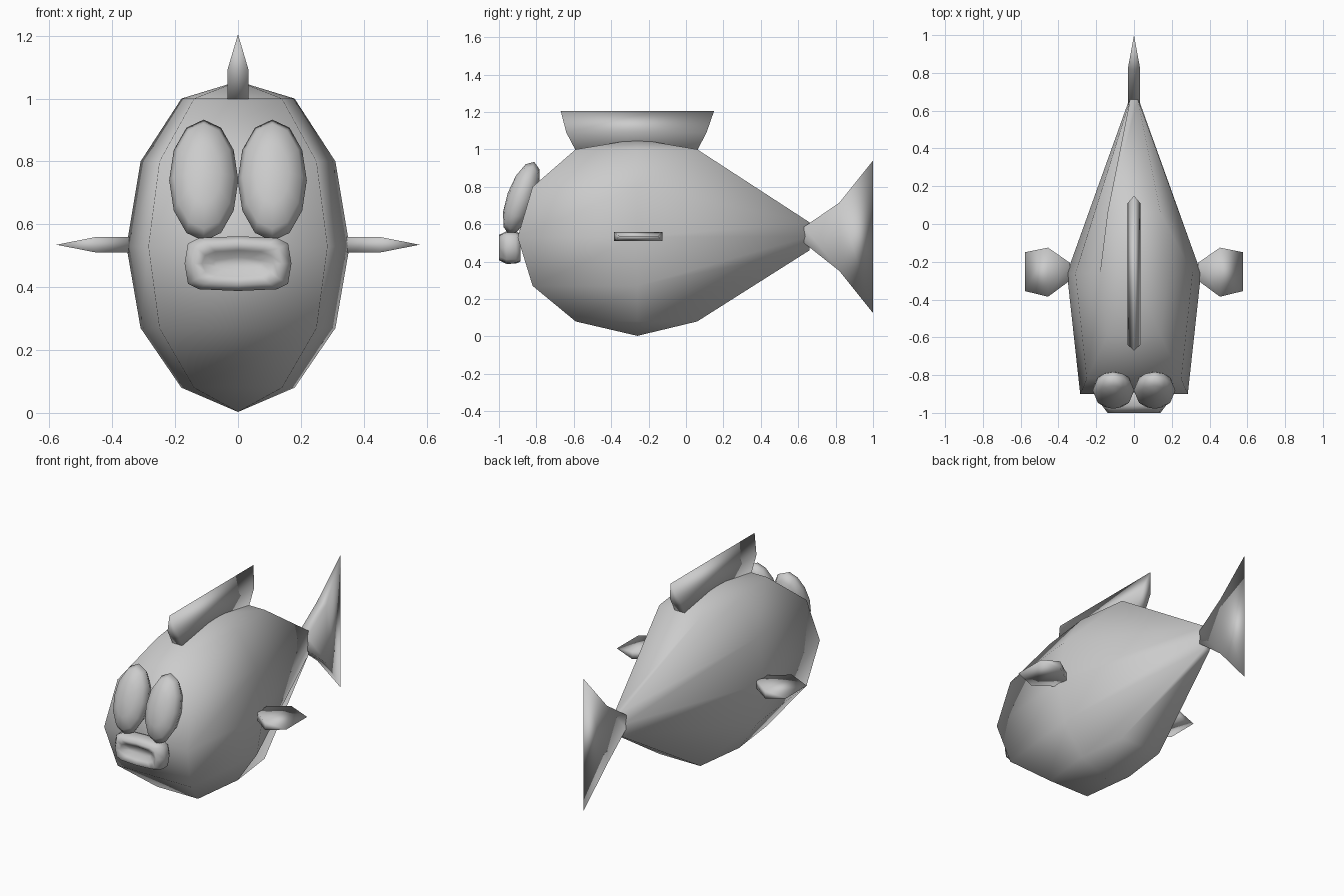
import bpy, bmesh, math
from mathutils import Matrix

if "Cube" in bpy.data.objects:
    bpy.data.objects.remove(bpy.data.objects["Cube"], do_unlink=True)

grey = bpy.data.materials.new("plain grey")
grey.use_nodes = True
grey.diffuse_color = (0.6, 0.6, 0.6, 1)
grey.node_tree.nodes["Principled BSDF"].inputs["Base Color"].default_value = (0.6, 0.6, 0.6, 1)


def finish(bm, name):
    """Turn a bmesh into a smooth grey object."""
    bmesh.ops.remove_doubles(bm, verts=bm.verts, dist=0.0005)
    bmesh.ops.recalc_face_normals(bm, faces=bm.faces)
    for f in bm.faces:
        f.smooth = True
    mesh = bpy.data.meshes.new(name)
    bm.to_mesh(mesh)
    bm.free()
    mesh.materials.append(grey)
    ob = bpy.data.objects.new(name, mesh)
    bpy.context.collection.objects.link(ob)
    return ob


def loft(name, rings, caps=True):
    """Skin a list of equally long point rings; points that meet are merged."""
    bm = bmesh.new()
    rows = [[bm.verts.new(p) for p in ring] for ring in rings]
    n = len(rows[0])
    for a, b in zip(rows, rows[1:]):
        for i in range(n):
            j = (i + 1) % n
            bm.faces.new((a[i], a[j], b[j], b[i]))
    if caps:
        bm.faces.new(rows[0])
        bm.faces.new(rows[-1])
    bmesh.ops.remove_doubles(bm, verts=bm.verts, dist=0.0005)
    bmesh.ops.dissolve_degenerate(bm, dist=0.0005, edges=bm.edges)
    return finish(bm, name)


# Body: level rings with a flat face, a wide middle and a pinched tail
MID = -0.26
levels = [  # z, front y, front half width, middle half width, back y, back z, back half width
    (0.08, -0.59, 0.14, 0.18, 0.06, 0.08, 0.14),
    (0.27, -0.82, 0.25, 0.31, 0.66, 0.46, 0.02),
    (0.53, -0.90, 0.285, 0.355, 0.66, 0.535, 0.025),
    (0.80, -0.82, 0.25, 0.31, 0.66, 0.61, 0.02),
    (1.00, -0.59, 0.14, 0.18, 0.06, 1.00, 0.14),
]
rings = [[(0, MID, 0.003)] * 6]
for z, fy, fw, mw, by, bz, bw in levels:
    rings.append([(-fw, fy, z), (fw, fy, z), (mw, MID, z),
                  (bw, by, bz), (-bw, by, bz), (-mw, MID, z)])
rings.append([(0, MID, 1.055)] * 6)
loft("body", rings, caps=False)


# Fins: rows of (distance out, low end, high end, half thickness)
def fin(name, rows, place):
    loft(name, [[place(d, lo, -t), place(d, hi, -t), place(d, hi, t), place(d, lo, t)]
                for d, lo, hi, t in rows])


fin("dorsal_fin",
    [(0.995, -0.59, 0.06, 0.034), (1.09, -0.64, 0.11, 0.034), (1.205, -0.67, 0.15, 0)],
    lambda d, s, t: (t, s, d))
fin("tail_fin",
    [(0.63, 0.50, 0.585, 0.033), (0.82, 0.35, 0.715, 0.033), (1.0, 0.125, 0.94, 0)],
    lambda d, s, t: (t, d, s))
for side, label in ((1, "left"), (-1, "right")):
    fin(label + "_side_fin",
        [(0.34, -0.30, -0.205, 0.024), (0.455, -0.385, -0.125, 0.024), (0.578, -0.355, -0.15, 0)],
        lambda d, s, t: (side * d, s, 0.535 + t))

# Eyes: tall flattened balls leaning back against the face
for side, label in ((1, "left"), (-1, "right")):
    bm = bmesh.new()
    bmesh.ops.create_uvsphere(bm, u_segments=12, v_segments=6, radius=1)
    bm.transform(Matrix.Translation((side * 0.109, -0.88, 0.74))
                 @ Matrix.Rotation(math.radians(-19.5), 4, "X")
                 @ Matrix.Diagonal((0.11, 0.078, 0.205, 1))
                 @ Matrix.Rotation(math.radians(90), 4, "X"))
    finish(bm, label + "_eye")


# Mouth: rounded block with a hollow between the lips
def oval(y, w, h, power):
    ring = []
    for k in range(12):
        a = math.tau * k / 12
        c, s = math.cos(a), math.sin(a)
        ring.append((w * math.copysign(abs(c) ** power, c), y,
                     0.475 + h * math.copysign(abs(s) ** power, s)))
    return ring


loft("mouth", [oval(-0.885, 0.15, 0.075, 0.45), oval(-0.91, 0.168, 0.086, 0.45),
               oval(-0.96, 0.17, 0.087, 0.45), oval(-1.0, 0.14, 0.068, 0.5),
               oval(-0.985, 0.115, 0.042, 0.7), oval(-0.96, 0.08, 0.02, 0.9)])
